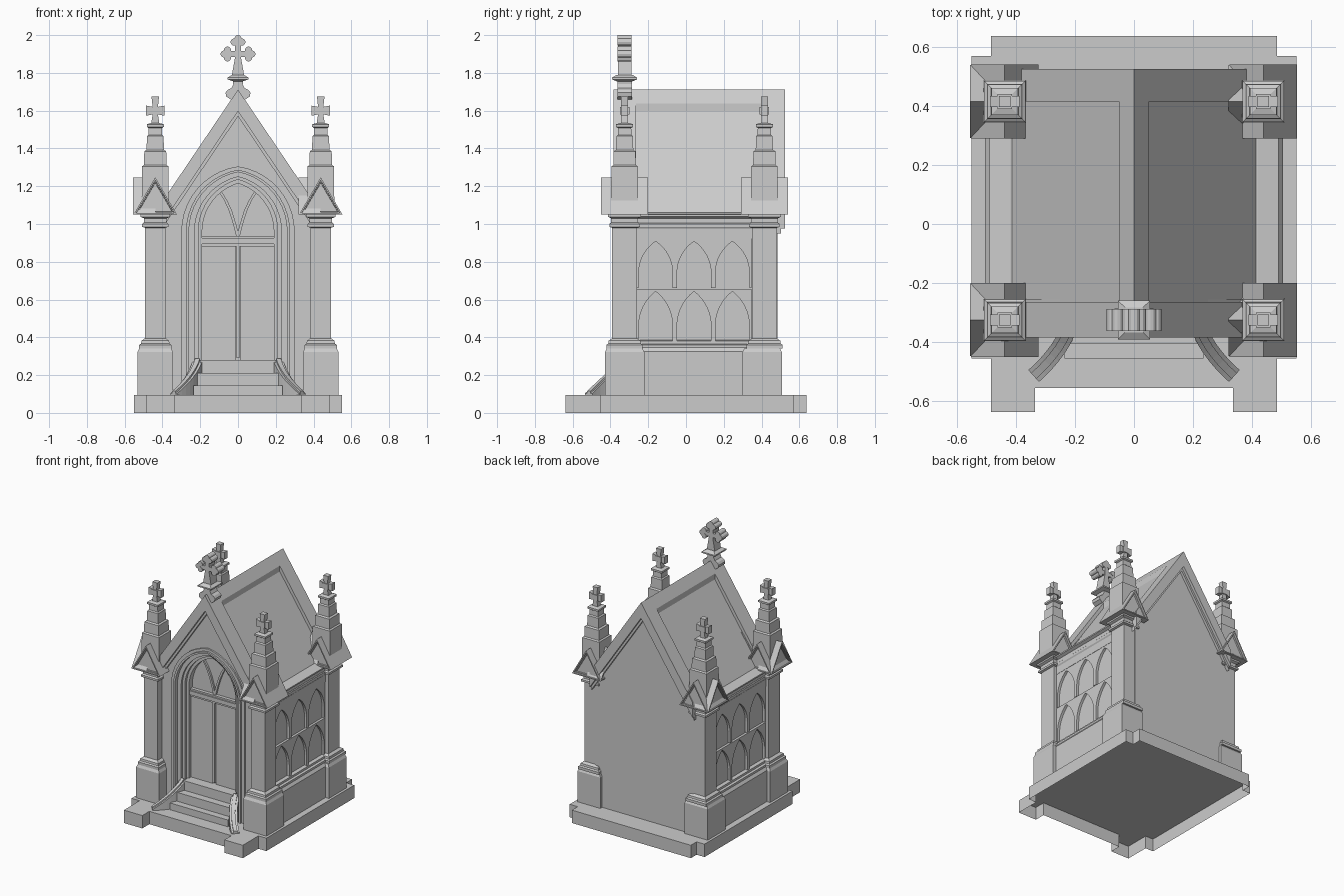
import bpy, bmesh, math

if "Cube" in bpy.data.objects:
    bpy.data.objects.remove(bpy.data.objects["Cube"])

def finish(name, bm):
    bmesh.ops.recalc_face_normals(bm, faces=bm.faces[:])
    me = bpy.data.meshes.new(name)
    bm.to_mesh(me)
    bm.free()
    ob = bpy.data.objects.new(name, me)
    bpy.context.collection.objects.link(ob)
    return ob

def loft(name, rings):
    bm = bmesh.new()
    vs = [[bm.verts.new(p) for p in r] for r in rings]
    n = len(vs[0])
    for a, b in zip(vs, vs[1:]):
        for i in range(n):
            j = (i + 1) % n
            bm.faces.new((a[i], a[j], b[j], b[i]))
    bm.faces.new(vs[0])
    bm.faces.new(vs[-1])
    return finish(name, bm)

def prism(name, pts, a, b, axis='y'):
    """Extrude a 2D outline along an axis from a to b."""
    put = {'y': lambda u, v, d: (u, d, v), 'x': lambda u, v, d: (d, u, v),
           'z': lambda u, v, d: (u, v, d)}[axis]
    return loft(name, [[put(u, v, d) for u, v in pts] for d in (a, b)])

def box(name, x0, x1, y0, y1, z0, z1):
    return prism(name, [(x0, y0), (x1, y0), (x1, y1), (x0, y1)], z0, z1, 'z')

def stack(name, cx, cy, rings):
    """Rectangular moulded stack, rings are (half x, half y, z)."""
    return loft(name, [[(cx + i * hx, cy + j * hy, z) for i, j in
                        ((-1, -1), (1, -1), (1, 1), (-1, 1))] for hx, hy, z in rings])

def arch(w, spring, apex, bottom, cx=0, n=10):
    """Pointed arch path from left foot to right foot."""
    h = apex - spring
    r = (w * w + h * h) / (2 * w)
    end = math.atan2(h, r - w) if r > w else math.pi - math.atan2(h, w - r)
    right = [(w - r + r * math.cos(end * i / n), spring + r * math.sin(end * i / n))
             for i in range(n + 1)]
    left = [(-x, z) for x, z in right[:-1]]
    path = [(-w, bottom)] + left + right[::-1] + [(w, bottom)]
    return [(cx + x, z) for x, z in path]

def inset_ends(ob, test):
    bm = bmesh.new()
    bm.from_mesh(ob.data)
    for th, d in ((0.016, 0), (0.002, -0.012), (0.01, 0), (0.002, -0.01)):
        f = [f for f in bm.faces if len(f.verts) == 3 and test(f.normal)]
        bmesh.ops.inset_individual(bm, faces=f, thickness=th, depth=d)
    bm.to_mesh(ob.data)
    bm.free()

# Base slab, open underneath
half = [(0.335, -0.555), (0.335, -0.637), (0.485, -0.637), (0.485, -0.455), (0.55, -0.455),
        (0.55, 0.57), (0.485, 0.57), (0.485, 0.637)]
slab = prism("base_slab", half + [(-x, y) for x, y in half[::-1]], 0, 0.095, 'z')
bm = bmesh.new()
bm.from_mesh(slab.data)
bmesh.ops.delete(bm, geom=[f for f in bm.faces if f.normal.z < -0.5], context='FACES')
bm.to_mesh(slab.data)
bm.free()

# Walls
prism("core_walls", [(-0.45, 0.095), (0.45, 0.095), (0.45, 1.0), (0.4, 1.05), (0, 1.62),
                     (-0.4, 1.05), (-0.45, 1.0)], -0.26, 0.47)
gable = [(0.4, 0.095), (0.4, 1.09), (0, 1.65), (-0.4, 1.09), (-0.4, 0.095)]
prism("back_wall", gable, 0.44, 0.485)
prism("front_wall", arch(0.26, 0.96, 1.275, 0.095) + gable, -0.34, -0.255)

# Roof: recessed slopes, ridge and gable copings
K = 1.48
def chevron(name, top, drop, w, y0, y1):
    e = top - K * w
    prism(name, [(-w, e), (0, top), (w, e), (w, e - drop), (0, top - drop), (-w, e - drop)], y0, y1)
chevron("roof_slopes", 1.67, 0.06, 0.425, -0.28, 0.42)
chevron("roof_ridge", 1.712, 0.06, 0.05, -0.28, 0.42)
for nm, a, b, c in (("front", -0.385, -0.265, -0.362), ("back", 0.525, 0.415, 0.504)):
    chevron(nm + "_gable_coping", 1.712, 0.115, 0.42, a, b)
    chevron(nm + "_gable_coping_step", 1.70, 0.13, 0.42, c, b)

# Doorway mouldings
arches = [(0.30, 1.305, -0.352), (0.275, 1.287, -0.365), (0.26, 1.275, -0.335),
          (0.23, 1.25, -0.32), (0.21, 1.235, -0.30), (0.19, 1.215, 0)]
for i, ((w, a, y), (w2, a2, _)) in enumerate(zip(arches, arches[1:])):
    prism(f"door_arch_{i}", arch(w, 0.96, a, 0.095) + arch(w2, 0.96, a2, 0.095)[::-1], y, -0.255)

# Doors, lintel and tympanum tracery
for s in (-1, 1):
    box("door_leaf", min(s * 0.012, s * 0.195), max(s * 0.012, s * 0.195), -0.275, -0.255, 0.28, 0.89)
    mid = [(0.0, 0.93), (0.018, 1.0), (0.04, 1.07), (0.065, 1.125), (0.1, 1.18)]
    strip = [(s * (x - 0.008), z) for x, z in mid] + [(s * (x + 0.008), z) for x, z in mid[::-1]]
    prism("tympanum_mullion", strip, -0.275, -0.255)
box("door_center_strip", -0.008, 0.008, -0.285, -0.255, 0.29, 0.89)
box("door_lintel", -0.2, 0.2, -0.295, -0.255, 0.895, 0.925)
box("door_lintel_fillet", -0.2, 0.2, -0.285, -0.255, 0.88, 0.937)

# Steps
for i, (w, y, z) in enumerate(((0.235, -0.455, 0.145), (0.215, -0.405, 0.21), (0.2, -0.35, 0.28))):
    box(f"step_{i}", -w, w, y, -0.255, 0.095, z)

# Curved cheek walls beside the steps
for s in (-1, 1):
    for nm, w, lift in (("cheek_wall", 0.027, 0), ("cheek_rib", 0.013, 0.012)):
        rings = []
        for i in range(9):
            t = i / 8
            y = -0.335 - 0.18 * t
            x = 0.215 + 0.05 * t + 0.075 * t * t
            top = 0.275 - 0.172 * t + lift
            ang = math.atan2(0.05 + 0.15 * t, 0.18)
            dx, dy = w * math.cos(ang), w * math.sin(ang)
            rings.append([(s * (x - dx), y - dy, 0.095), (s * (x + dx), y + dy, 0.095),
                          (s * (x + dx), y + dy, top), (s * (x - dx), y - dy, top)])
        loft(nm, rings)

# Side plinth, cornice and blind arcade
for s in (-1, 1):
    def side(name, y0, y1, x, rows):
        stack(name, s * x, (y0 + y1) / 2, [(h, (y1 - y0) / 2, z) for h, z in rows])
    side("side_plinth", -0.3, 0.4, 0.42, [(0.085, 0.095), (0.085, 0.325), (0.07, 0.345),
                                        (0.07, 0.36), (0.055, 0.365), (0.055, 0.38), (0.035, 0.385)])
    side("side_cornice", -0.3, 0.4, 0.42, [(0.045, 0.97), (0.055, 0.985), (0.055, 1.0), (0.05, 1.005),
                                         (0.05, 1.03), (0.07, 1.04), (0.07, 1.05), (0.0, 1.06)])
    side("arcade_top_rail", -0.27, 0.355, 0.43, [(0.04, 0.92), (0.04, 0.975)])
    for row, (z0, z1) in enumerate(((0.38, 0.655), (0.66, 0.92))):
        for c in range(3):
            y0 = -0.262 + c * 0.203
            y1, cy = y0 + 0.203, y0 + 0.1015
            pts = arch(0.09, z0 + 0.08, z1 - 0.012, z0, cy, 8)
            prism(f"side_arch_{row}_{c}", pts + [(y1, z0), (y1, z1), (y0, z1), (y0, z0)],
                  s * 0.44, s * 0.468, 'x')

# Corner piers with gablets, pinnacles and small crosses
PIER = [(0.03, 0.34), (0.03, 0.36), (0.02, 0.367), (0.018, 0.382), (0, 0.395), (0, 0.98),
        (0.015, 0.985), (0.015, 1.0), (0.005, 1.008), (0.005, 1.03), (0.022, 1.038), (0.022, 1.052)]
SPIRE = [(0.072, 1.1), (0.07, 1.305), (0.06, 1.312), (0.058, 1.385), (0.046, 1.392), (0.044, 1.465),
         (0.036, 1.472), (0.035, 1.508), (0.045, 1.514), (0.045, 1.528), (0.02, 1.535)]
quarter = [(0.022, 1.53), (0.014, 1.58), (0.05, 1.573), (0.05, 1.627), (0.014, 1.62), (0.02, 1.675)]
for cx in (-0.438, 0.438):
    for cy in (-0.325, 0.415):
        stack("pedestal", cx, cy - (0.012 if cy > 0 else 0), [(0.094, 0.104, 0.095),
              (0.094, 0.104, 0.322), (0.084, 0.094, 0.342)])
        stack("pier", cx, cy, [(0.055 + e, 0.066 + e, z) for e, z in PIER])
        g = prism("gablet", [(cx - 0.115, 1.05), (cx + 0.115, 1.05), (cx, 1.247)], cy - 0.125, cy + 0.125)
        inset_ends(g, lambda n: abs(n.y) > 0.9)
        g = prism("side_gablet", [(cy - 0.123, 1.05), (cy + 0.123, 1.05), (cy, 1.246)],
                  cx - 0.118, cx, 'x')
        inset_ends(g, lambda n: n.x < -0.9)
        stack("pinnacle", cx, cy, [(h, h, z) for h, z in SPIRE])
        prism("pinnacle_cross", [(cx + x, z) for x, z in quarter] +
              [(cx - x, z) for x, z in quarter[::-1]], cy - 0.019, cy + 0.019)
        box("pinnacle_cross_boss", cx - 0.024, cx + 0.024, cy - 0.025, cy + 0.025, 1.58, 1.62)

# Ridge cross with trefoil ends
CY = -0.325
foot = [(0.04, 1.66), (0.062, 1.675), (0.066, 1.695), (0.055, 1.71), (0.035, 1.72), (0.025, 1.74), (0.028, 1.765)]
prism("cross_foot", foot + [(-x, z) for x, z in foot[::-1]], CY - 0.038, CY + 0.038)
stack("cross_collar", 0, CY, [(0.025, 0.04, 1.755), (0.055, 0.066, 1.765), (0.055, 0.066, 1.775),
                              (0.03, 0.042, 1.79)])
prism("cross_stem", [(-0.034, 1.78), (0.034, 1.78), (0.016, 1.88), (0.016, 1.97), (-0.016, 1.97),
                     (-0.016, 1.88)], CY - 0.036, CY + 0.036)
prism("cross_arms", [(-0.07, 1.885), (0.07, 1.885), (0.07, 1.915), (-0.07, 1.915)], CY - 0.035, CY + 0.035)
for dx, dz in ((1, 0), (-1, 0), (0, 1)):
    for along, across in ((0.074, 0), (0.056, 0.021), (0.056, -0.021)):
        x, z = dx * along + dz * across, 1.9 + dz * (along + 0.007) + dx * across
        prism("cross_lobe", [(x + 0.019 * math.cos(a * math.pi / 6), z + 0.019 * math.sin(a * math.pi / 6))
                             for a in range(12)], CY - 0.037, CY + 0.037)
